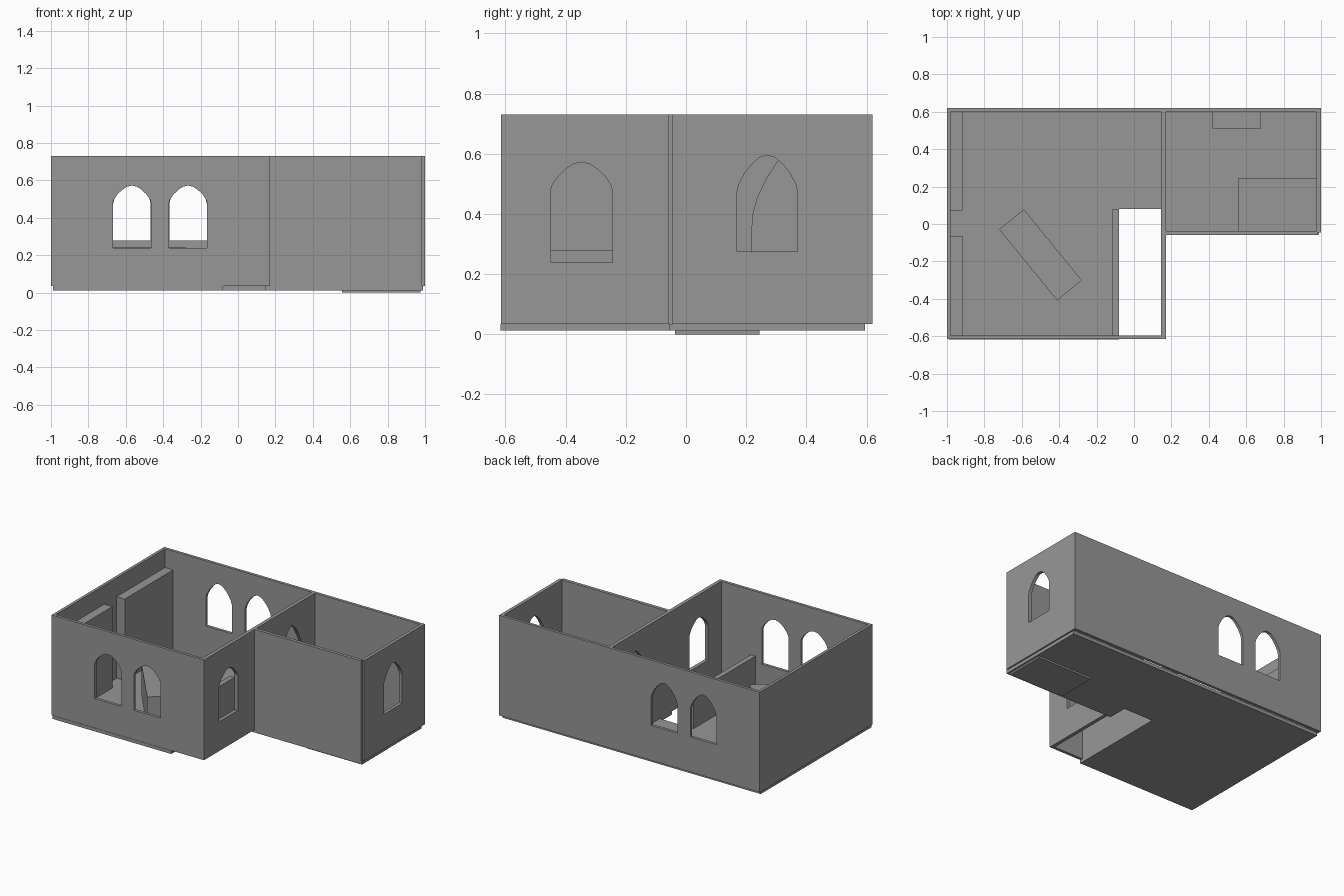
import bpy
import bmesh
from math import atan2
from mathutils import Matrix, Vector

cube = bpy.data.objects.get("Cube")
if cube:
    bpy.data.objects.remove(cube, do_unlink=True)

GREY = (0.31, 0.31, 0.31, 1)
stone = bpy.data.materials.new("grey stone")
stone.use_nodes = True
stone.diffuse_color = GREY
stone.node_tree.nodes["Principled BSDF"].inputs["Base Color"].default_value = GREY

FLOOR, TOP = 0.035, 0.73


def finish(name, bm):
    bmesh.ops.recalc_face_normals(bm, faces=bm.faces)
    mesh = bpy.data.meshes.new(name)
    bm.to_mesh(mesh)
    bm.free()
    mesh.materials.append(stone)
    obj = bpy.data.objects.new(name, mesh)
    bpy.context.collection.objects.link(obj)
    return obj


def box(name, x, y, z, turn=0):
    """Box from (min, max) ranges, turned about its own upright axis."""
    centre = Vector([sum(r) / 2 for r in (x, y, z)])
    size = [r[1] - r[0] for r in (x, y, z)]
    bm = bmesh.new()
    bmesh.ops.create_cube(bm, size=1, matrix=Matrix.Translation(centre)
                          @ Matrix.Rotation(turn, 4, 'Z') @ Matrix.Diagonal((*size, 1)))
    return finish(name, bm)


# Half arch curves: (share of half width, share of arch height)
WINDOW_ARCH = [(1, 0), (0.94, 0.2), (0.75, 0.5), (0.5, 0.76), (0.25, 0.94), (0, 1)]
DOOR_ARCH = [(1, 0), (0.97, 0.18), (0.86, 0.38), (0.62, 0.64), (0.33, 0.87), (0, 1)]


def cut_arch(wall, axis, across, along, half, bottom, spring, apex, arch=WINDOW_ARCH):
    """Cut a pointed opening through a wall whose thickness runs along axis."""
    rim = [(s * half, spring + h * (apex - spring)) for s, h in arch]
    outline = [(half, bottom)] + rim + [(-s, h) for s, h in reversed(rim[:-1])] + [(-half, bottom)]
    bm = bmesh.new()
    points = []
    for s, h in outline:
        points.append((across - 0.1, along + s, h) if axis == 'X' else (along + s, across - 0.1, h))
    face = bm.faces.new([bm.verts.new(p) for p in points])
    moved = bmesh.ops.extrude_face_region(bm, geom=[face])
    push = Vector((0.2, 0, 0)) if axis == 'X' else Vector((0, 0.2, 0))
    bmesh.ops.translate(bm, vec=push, verts=[v for v in moved["geom"] if isinstance(v, bmesh.types.BMVert)])
    cutter = finish("opening_cutter", bm)
    cutter.hide_render = True
    mod = wall.modifiers.new("opening", 'BOOLEAN')
    mod.operation, mod.solver, mod.object = 'DIFFERENCE', 'EXACT', cutter
    bpy.context.view_layer.objects.active = wall
    bpy.ops.object.modifier_apply(modifier=mod.name)
    bpy.data.objects.remove(cutter, do_unlink=True)


# Outer and dividing walls
HEIGHT = (FLOOR, TOP)
back = box("back_wall", (-1, 1), (0.6, 0.62), HEIGHT)
left = box("far_side_wall", (-1, -0.98), (-0.615, 0.6), HEIGHT)
front = box("front_wall", (-0.98, 0.145), (-0.615, -0.595), HEIGHT)
divider = box("dividing_wall", (0.145, 0.17), (-0.615, 0.6), HEIGHT)
side = box("small_room_side_wall", (0.977, 1), (-0.045, 0.6), HEIGHT)
box("small_room_front_wall", (0.17, 0.985), (-0.06, -0.037), HEIGHT)

# Arched windows and the doorway between the rooms
for x in (-0.567, -0.267):
    cut_arch(front, 'Y', -0.605, x, 0.102, 0.238, 0.48, 0.572)
    cut_arch(back, 'Y', 0.61, x, 0.1, 0.278, 0.475, 0.595)
cut_arch(divider, 'X', 0.157, -0.347, 0.102, 0.238, 0.48, 0.572)
cut_arch(side, 'X', 0.99, 0.27, 0.1, 0.275, 0.475, 0.595)
cut_arch(divider, 'X', 0.157, 0.345, 0.125, FLOOR - 0.01, 0.36, 0.605, DOOR_ARCH)

# Floor, left open over the stairwell
SLAB = (0.012, FLOOR)
box("main_floor", (-0.99, -0.08), (-0.617, 0.595), SLAB)
box("landing_floor", (-0.08, 0.145), (0.08, 0.595), SLAB)
box("small_room_floor", (0.145, 0.99), (-0.055, 0.595), SLAB)
box("stairwell_parapet", (-0.115, -0.08), (-0.595, 0.08), (FLOOR, 0.28))

# Furniture
for name, y in (("rear_bookcase", (0.07, 0.6)), ("front_bookcase", (-0.595, -0.065))):
    box(name, (-0.98, -0.918), y, (FLOOR, 0.6))
box("table", (-0.745, -0.255), (-0.25, -0.08), (FLOOR, 0.24), atan2(-0.38, 0.31))
box("bed", (0.557, 0.977), (-0.037, 0.245), (0, 0.16))
box("wall_cabinet", (0.42, 0.68), (0.51, 0.6), (FLOOR, 0.26))
